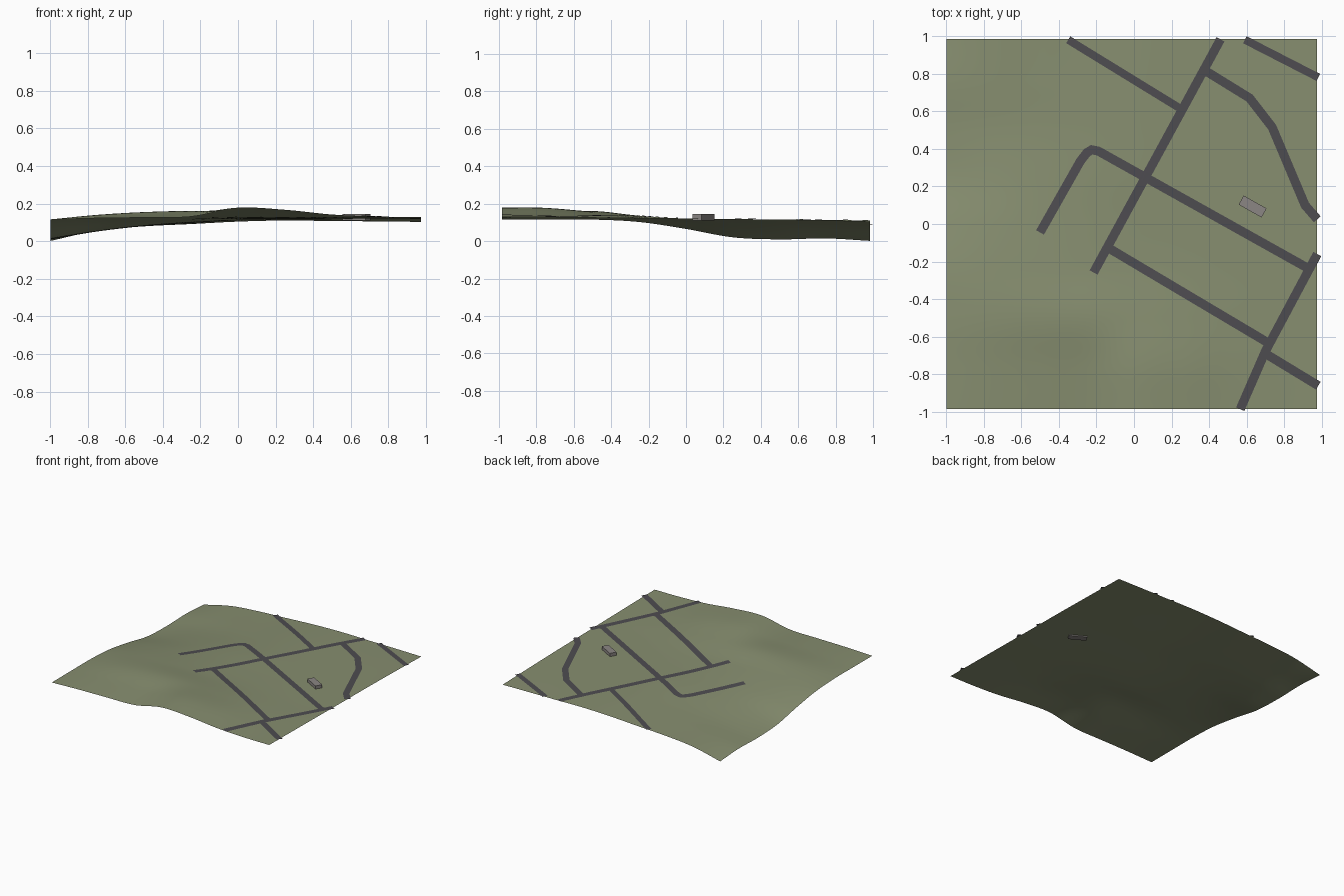
import bpy, bmesh, math
from mathutils import Vector

if "Cube" in bpy.data.objects:
    bpy.data.objects.remove(bpy.data.objects["Cube"])

# coarse height field: rows run y = -1..1, columns x = -1..1, step 0.25
H = [
    [.115, .122, .125, .130, .177, .167, .142, .131, .130],
    [.115, .130, .138, .146, .177, .165, .141, .130, .128],
    [.115, .140, .155, .161, .156, .145, .133, .127, .125],
    [.102, .125, .135, .135, .130, .127, .124, .122, .122],
    [.065, .100, .114, .120, .120, .120, .120, .120, .119],
    [.020, .068, .096, .110, .117, .118, .118, .118, .117],
    [.009, .052, .082, .100, .112, .115, .115, .115, .113],
    [.014, .055, .080, .095, .108, .113, .112, .111, .108],
    [.000, .056, .079, .091, .104, .110, .107, .105, .102],
]


def spline(v, t):
    """Catmull-Rom through evenly spaced values, t in index units."""
    i = max(0, min(len(v) - 2, math.floor(t)))
    f = t - i
    b, c = v[i], v[i + 1]
    a = v[i - 1] if i > 0 else 2 * b - c
    d = v[i + 2] if i + 2 < len(v) else 2 * c - b
    return b + .5 * f * (c - a + f * (2*a - 5*b + 4*c - d + f * (3*(b - c) + d - a)))


def height(x, y):
    return spline([spline(row, (x + 1) * 4) for row in H], (y + 1) * 4)


def material(name, rgb):
    m = bpy.data.materials.new(name)
    m.diffuse_color = (*rgb, 1)
    m.use_nodes = True
    m.node_tree.nodes["Principled BSDF"].inputs["Base Color"].default_value = m.diffuse_color
    return m


def make(name, bm, mat, smooth=False):
    me = bpy.data.meshes.new(name)
    bm.to_mesh(me)
    bm.free()
    ob = bpy.data.objects.new(name, me)
    bpy.context.collection.objects.link(ob)
    me.materials.append(mat)
    for p in me.polygons:
        p.use_smooth = smooth
    return ob


grass = material("grass", (.24, .27, .16))
asphalt = material("asphalt", (.075, .072, .08))
concrete = material("concrete", (.26, .24, .23))

# terrain: open sheet displaced by the height field
N = 72
X0, X1, Y0, Y1 = -.998, .973, -.985, .983
bm = bmesh.new()
bmesh.ops.create_grid(bm, x_segments=N, y_segments=N, size=1)
for v in bm.verts:
    v.co.x = X0 + (v.co.x + 1) / 2 * (X1 - X0)
    v.co.y = Y0 + (v.co.y + 1) / 2 * (Y1 - Y0)
    v.co.z = max(0, height(v.co.x, v.co.y))
make("terrain", bm, grass, True)


def road(name, pts, width=.048, lift=.003):
    """Flat ribbon with mitred bends, draped over the terrain."""
    pts = [Vector(p) for p in pts]
    dirs = [(b - a).normalized() for a, b in zip(pts, pts[1:])]
    sides = []
    for i in range(len(pts)):
        d0, d1 = dirs[max(0, i - 1)], dirs[min(i, len(dirs) - 1)]
        m = (d0 + d1).normalized()
        n = Vector((-m.y, m.x))
        sides.append(n * (width / 2 / max(.5, m.dot(d0))))
    bm = bmesh.new()
    prev = None
    for i in range(len(dirs)):
        steps = max(1, round((pts[i + 1] - pts[i]).length / .04))
        for k in range(0 if i == 0 else 1, steps + 1):
            p = pts[i].lerp(pts[i + 1], k / steps)
            s = sides[i].lerp(sides[i + 1], k / steps)
            row = [bm.verts.new((q.x, q.y, height(q.x, q.y) + lift)) for q in (p + s, p - s)]
            if prev:
                bm.faces.new((prev[0], prev[1], row[1], row[0]))
            prev = row
    make(name, bm, asphalt)


# street network
road("main_road", [(.46, .982), (-.215, -.258)])
road("hook_road", [(-.50, -.045), (-.285, .335), (-.25, .38), (-.225, .395), (-.19, .388), (.925, -.235)])
road("lower_road", [(-.14, -.125), (.71, -.63)])
road("lower_road_end", [(.70, -.69), (.98, -.86)])
road("east_road", [(.975, -.16), (.70, -.675), (.565, -.985)])
road("curved_road", [(.38, .815), (.615, .67), (.735, .515), (.91, .10), (.975, .025)])
road("north_west_road", [(-.35, .98), (.245, .615)], .042)
road("north_east_road", [(.59, .98), (.98, .78)], .042)

# small building block
bm = bmesh.new()
bmesh.ops.create_cube(bm, size=1)
ob = make("building", bm, concrete)
ob.scale = (.14, .055, .035)
ob.rotation_euler.z = math.radians(-29.5)
ob.location = (.631, .093, .128)
